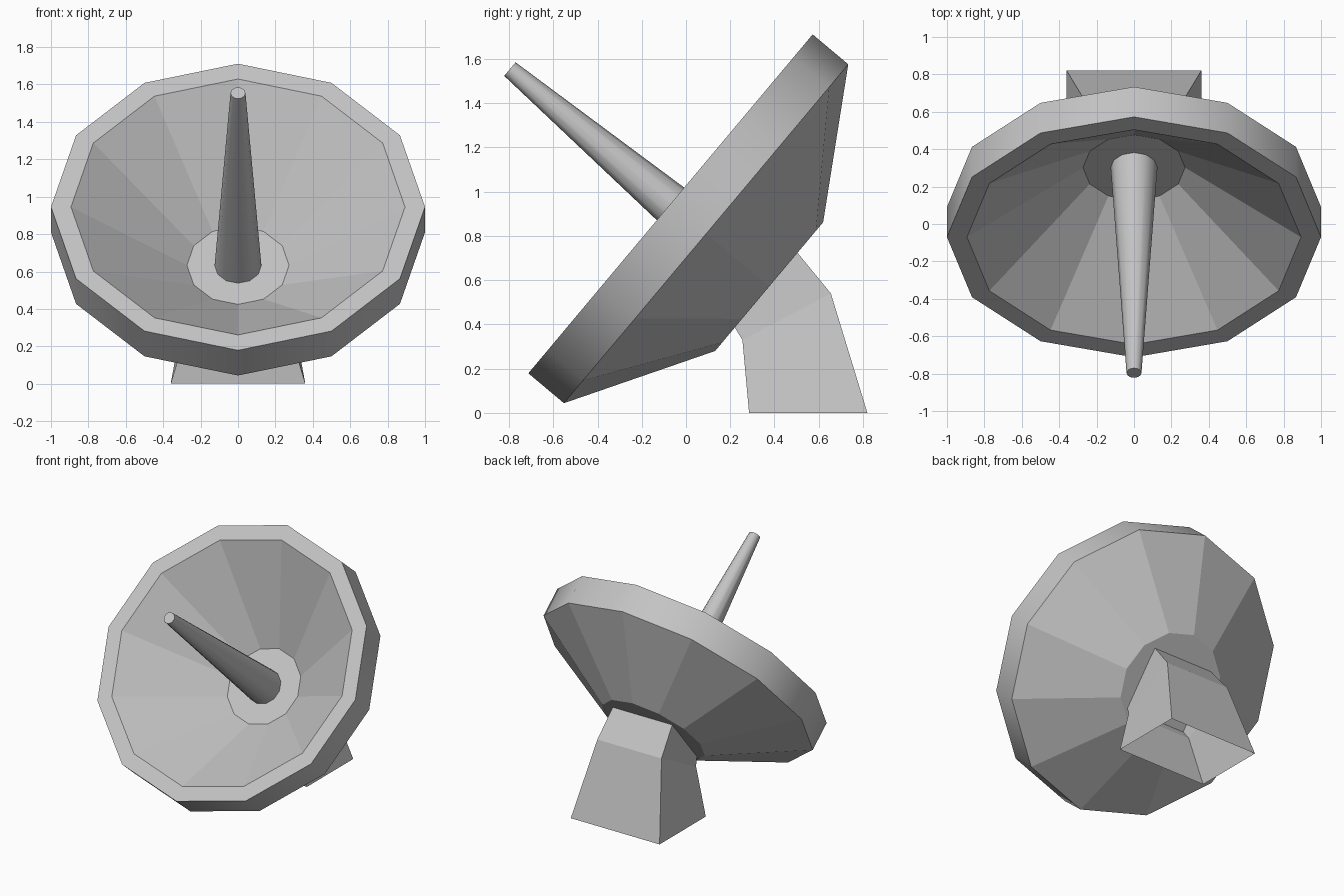
import bpy, bmesh, math
from mathutils import Matrix

cube = bpy.data.objects.get("Cube")
if cube:
    bpy.data.objects.remove(cube, do_unlink=True)

SIDES = 12
TILT = Matrix.Translation((0, -0.07, 0.945)) @ Matrix.Rotation(math.radians(50), 4, "X")

grey = bpy.data.materials.new("light grey metal")
grey.use_nodes = True
colour = (0.55, 0.55, 0.55, 1)
grey.diffuse_color = colour
grey.node_tree.nodes["Principled BSDF"].inputs["Base Color"].default_value = colour


def add_object(name, bm, matrix=Matrix()):
    mesh = bpy.data.meshes.new(name)
    bm.to_mesh(mesh)
    bm.free()
    mesh.materials.append(grey)
    obj = bpy.data.objects.new(name, mesh)
    obj.matrix_world = matrix
    bpy.context.collection.objects.link(obj)
    return obj


def bridge(bm, rings, smooth_bands=()):
    """Join each ring of vertices to the next with quads."""
    for band, (a, b) in enumerate(zip(rings, rings[1:])):
        n = len(a)
        for i in range(n):
            j = (i + 1) % n
            face = bm.faces.new((a[i], a[j], b[j], b[i]))
            face.smooth = band in smooth_bands


def lathe(name, profile, smooth_bands=()):
    """Spin (radius, height) points about the dish axis, capping both ends."""
    bm = bmesh.new()
    rings = []
    for r, h in profile:
        angles = [2 * math.pi * i / SIDES for i in range(SIDES)]
        rings.append([bm.verts.new((r * math.cos(a), r * math.sin(a), h)) for a in angles])
    bridge(bm, rings, smooth_bands)
    bm.faces.new(rings[0][::-1])
    bm.faces.new(rings[-1])
    return add_object(name, bm, TILT)


# Dish: back disc, back cone, smooth rim wall, front lip, inner cone, floor
lathe("dish", [(0.38, -0.582), (1.0, -0.21), (1.0, 0), (0.893, 0), (0.273, -0.485)],
      smooth_bands=(1,))

# Tapered feed horn rising from the dish floor
lathe("feed_horn", [(0.125, -0.485), (0.04, 0.948)], smooth_bands=(0,))

# Hollow pedestal, open underneath, bending to meet the back of the dish
# Each section: half width, front (y, z), back (y, z)
sections = [
    (0.36, (0.285, 0), (0.82, 0)),
    (0.26, (0.255, 0.33), (0.655, 0.54)),
    (0.24, (0.215, 0.395), (0.495, 0.735)),
]
bm = bmesh.new()
rings = []
for w, front, back in sections:
    corners = [(-w, *front), (w, *front), (w, *back), (-w, *back)]
    rings.append([bm.verts.new(c) for c in corners])
bridge(bm, rings)
add_object("pedestal", bm)
